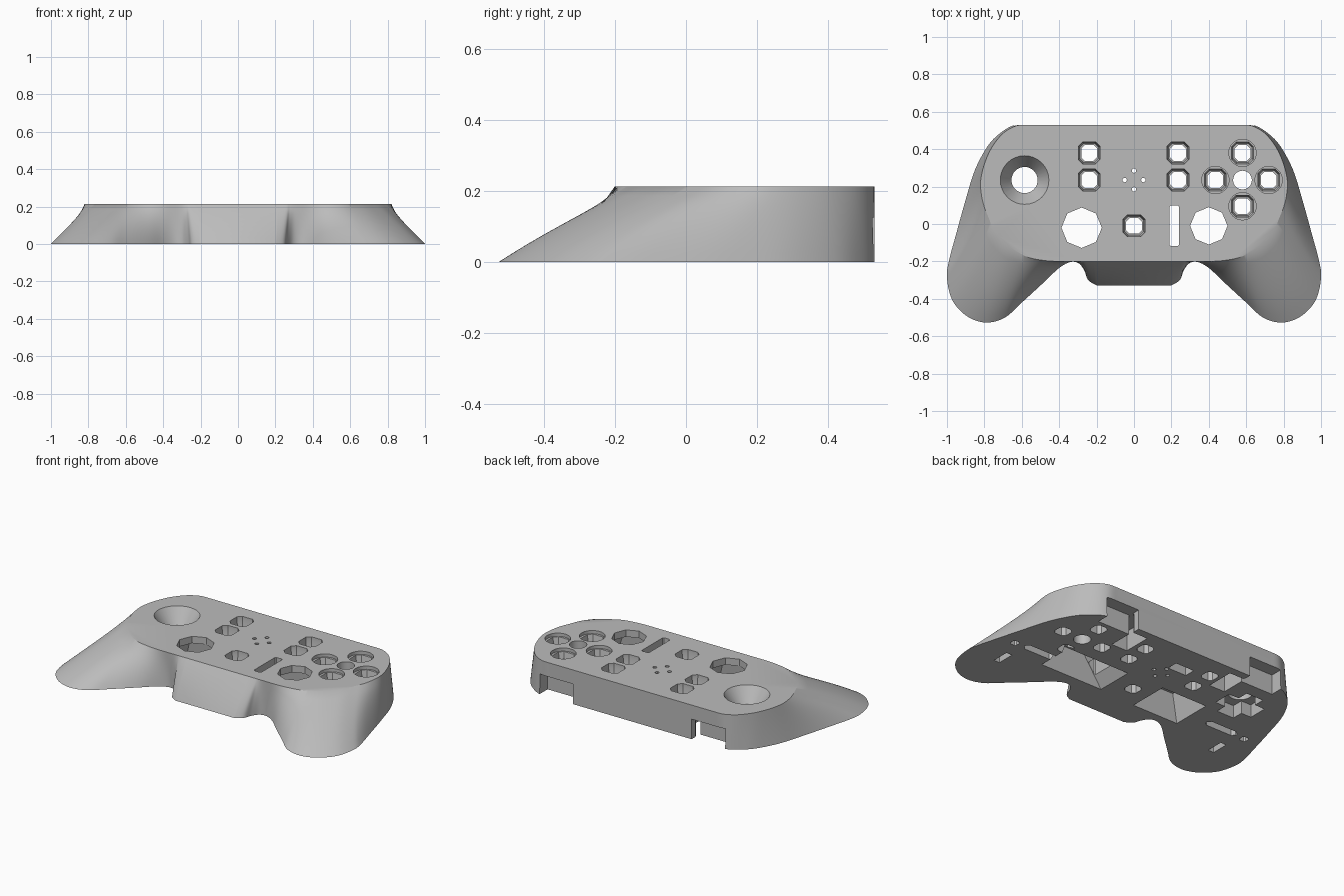
import bpy, bmesh, math
from mathutils import Vector

default = bpy.data.objects.get("Cube")
if default:
    bpy.data.objects.remove(default, do_unlink=True)

HEIGHT = 0.213
LOW = -0.02

grey = bpy.data.materials.new("mid grey plastic")
grey.use_nodes = True
colour = (0.5, 0.5, 0.5, 1)
grey.diffuse_color = colour
grey.node_tree.nodes["Principled BSDF"].inputs["Base Color"].default_value = colour


def loft(name, rings):
    """Solid through a stack of rings, each a list of 3D points."""
    bm = bmesh.new()
    rows = [[bm.verts.new(p) for p in ring] for ring in rings]
    n = len(rows[0])
    for low, high in zip(rows, rows[1:]):
        for i in range(n):
            j = (i + 1) % n
            bm.faces.new((low[i], low[j], high[j], high[i]))
    bm.faces.new(list(reversed(rows[0])))
    bm.faces.new(rows[-1])
    bmesh.ops.recalc_face_normals(bm, faces=bm.faces)
    mesh = bpy.data.meshes.new(name)
    bm.to_mesh(mesh)
    bm.free()
    obj = bpy.data.objects.new(name, mesh)
    bpy.context.collection.objects.link(obj)
    return obj


def circle(x, y, r, z, n=32):
    return [(x + r * math.cos(math.tau * i / n), y + r * math.sin(math.tau * i / n), z)
            for i in range(n)]


def block(x, y, hx, hy, z, cut=0.0):
    """Rectangle with half sizes hx, hy and optionally chamfered corners."""
    if not cut:
        corners = [(hx, hy), (-hx, hy), (-hx, -hy), (hx, -hy)]
    else:
        a, b = hx - cut, hy - cut
        corners = [(hx, b), (a, hy), (-a, hy), (-hx, b),
                   (-hx, -b), (-a, -hy), (a, -hy), (hx, -b)]
    return [(x + u, y + v, z) for u, v in corners]


def smooth_path(points, steps=5):
    """Catmull-Rom curve through the points."""
    p = [points[0]] + points + [points[-1]]
    path = []
    for a, b, c, d in zip(p, p[1:], p[2:], p[3:]):
        for k in range(steps):
            t = k / steps
            path.append(0.5 * (2 * b + (c - a) * t + (2 * a - 5 * b + 4 * c - d) * t ** 2
                               + (3 * b - a - 3 * c + d) * t ** 3))
    return path + [points[-1]]


# Shell: half outline as base x, base y, top x, top y, from back to front
OUTLINE = [
    (.56, .53, .56, .53), (.64, .528, .63, .525), (.71, .49, .7, .485),
    (.78, .42, .76, .41), (.85, .29, .8, .32), (.9, .13, .82, .23),
    (.95, -.05, .815, .15), (.99, -.2, .8, .09), (1, -.29, .78, .04),
    (.97, -.41, .75, -.03), (.89, -.495, .71, -.08), (.79, -.527, .67, -.12),
    (.69, -.5, .62, -.15), (.6, -.42, .56, -.18), (.48, -.31, .48, -.195),
    (.4, -.235, .41, -.2), (.34, -.203, .36, -.2), (.295, -.21, .31, -.2),
    (.265, -.25, .28, -.2), (.245, -.3, .26, -.2), (.2, -.328, .21, -.2)]
half = smooth_path([Vector(row) for row in OUTLINE])
sections = []
for level in range(9):
    t = level / 8
    bulge = t - 0.2 * t * (1 - t)
    side = [(p[0] + (p[2] - p[0]) * t, p[1] + (p[3] - p[1]) * bulge, HEIGHT * t) for p in half]
    sections.append(side + [(-x, y, z) for x, y, z in reversed(side)])
shell = loft("controller_shell", sections)
shell.data.materials.append(grey)

cutters = []
TOP = HEIGHT + 0.02


def cut(*rings):
    cutters.append(loft("cutter", rings))


# Button holes: chamfered square recess narrowing to a through hole
diamond = [(.435, .235), (.58, .38), (.72, .235), (.58, .095)]
buttons = [(-.24, .38), (-.24, .235), (.235, .38), (.235, .235), (0, -.01)]
for x, y in buttons + diamond:
    cut(block(x, y, .042, .042, LOW, .018), block(x, y, .042, .042, TOP, .018))
    cut(block(x, y, .05, .05, HEIGHT - .06, .02), block(x, y, .058, .058, HEIGHT - .02, .023),
        block(x, y, .058, .058, TOP, .023))
for x, y in diamond:
    cut(circle(x, y, .073, HEIGHT - .02), circle(x, y, .073, TOP))

# Round hole amid the diamond and four small speaker holes
cut(circle(.58, .235, .05, LOW), circle(.58, .235, .05, TOP))
for dx, dy in [(1, 0), (-1, 0), (0, 1), (0, -1)]:
    x, y = .05 * dx, .235 + .05 * dy
    cut(circle(x, y, .012, LOW, 12), circle(x, y, .012, TOP, 12))

# Thumbstick bowl with a cross-shaped pocket beneath
cut(circle(-.585, .235, .07, LOW), circle(-.585, .235, .07, TOP))
cut(circle(-.585, .235, .07, HEIGHT - .09), circle(-.585, .235, .13, HEIGHT),
    circle(-.585, .235, .143, TOP))
for hx, hy in [(.13, .06), (.06, .13)]:
    cut(block(-.585, .235, hx, hy, LOW), block(-.585, .235, hx, hy, .08))

# Octagonal openings, their tapered pockets, and the slot
for x, y, r in [(-.28, -.02, .108), (.4, -.01, .1)]:
    cut(circle(x, y, r, LOW, 8), circle(x, y, r, TOP, 8))
cut(block(-.28, -.02, .165, .13, LOW), block(-.28, -.02, .115, .11, .17))
cut(block(.35, -.01, .23, .12, LOW), block(.39, -.01, .12, .105, .17))
cut(block(.215, -.01, .025, .108, LOW, .006), block(.215, -.01, .025, .108, TOP, .006))

# Rear shoulder notches and underside pockets, on both sides
for s in (-1, 1):
    cut(block(s * .525, .52, .115, .07, LOW), block(s * .525, .52, .115, .07, .125))
    cut(block(s * .36, .39, .055, .09, LOW), block(s * .36, .39, .055, .09, .125))
    cut(block(s * .43, .47, .025, .02, LOW), block(s * .43, .47, .025, .02, .12))
    cut(block(s * .67, -.03, .11, .025, LOW, .02), block(s * .67, -.03, .11, .025, .06, .02))
    cut(block(s * .79, -.21, .02, .055, LOW), block(s * .79, -.21, .02, .055, .05))
    cut(block(s * .845, -.04, .022, .022, LOW, .008), block(s * .845, -.04, .022, .022, .04, .008))
cut(block(-.065, .335, .065, .035, LOW), block(-.065, .335, .065, .035, .06))

# Carve every opening, then discard the cutters
for cutter in cutters:
    mod = shell.modifiers.new("opening", 'BOOLEAN')
    mod.operation = 'DIFFERENCE'
    mod.solver = 'EXACT'
    mod.object = cutter
    cutter.hide_render = True
bpy.context.view_layer.update()
evaluated = shell.evaluated_get(bpy.context.evaluated_depsgraph_get())
carved = bpy.data.meshes.new_from_object(evaluated)
shell.modifiers.clear()
shell.data = carved
carved.materials.clear()
carved.materials.append(grey)
for poly in carved.polygons:
    poly.material_index = 0
for cutter in cutters:
    bpy.data.objects.remove(cutter, do_unlink=True)

bpy.ops.object.select_all(action='DESELECT')
shell.select_set(True)
bpy.context.view_layer.objects.active = shell
bpy.ops.object.shade_smooth_by_angle(angle=math.radians(30))
